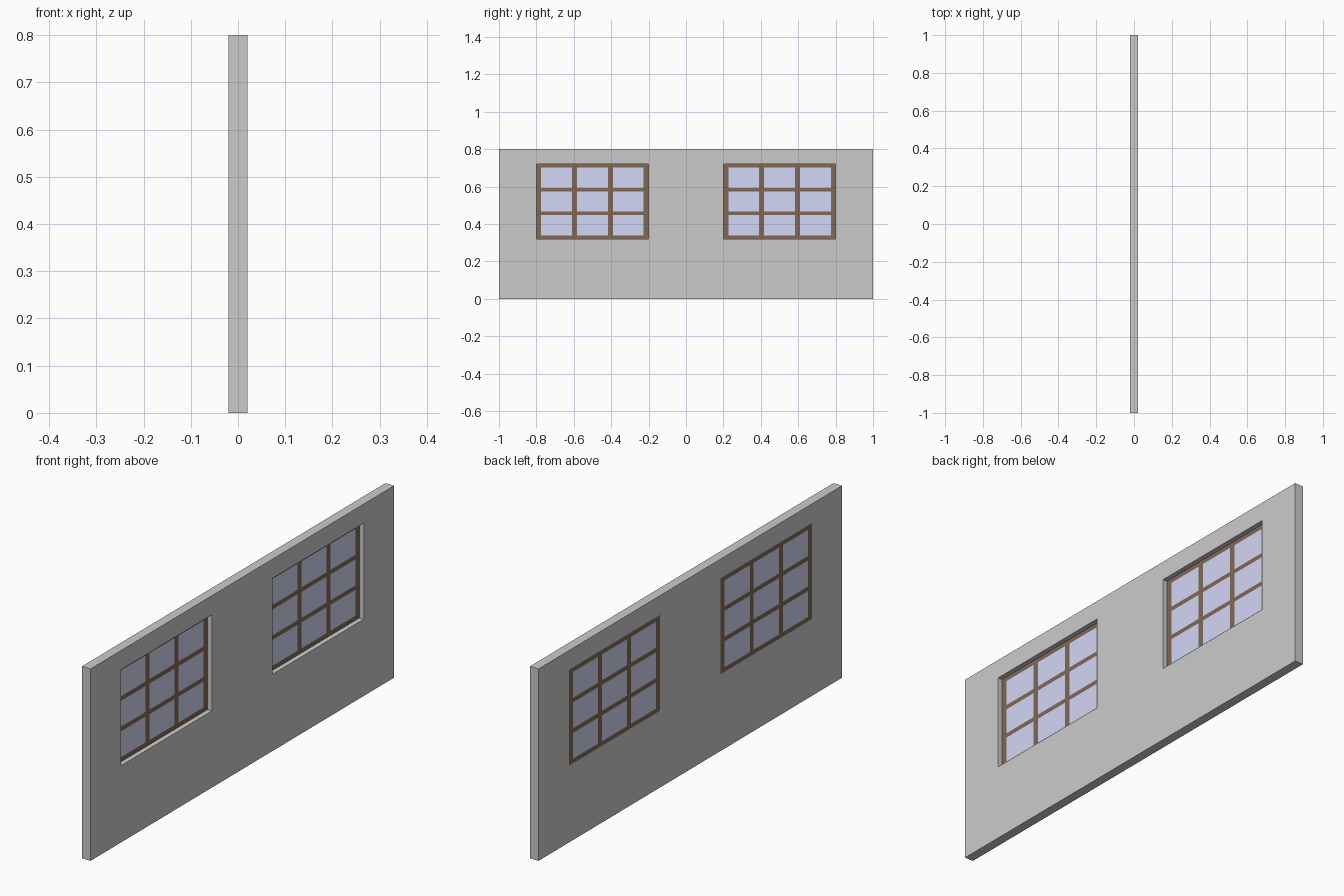
import bpy, bmesh

if "Cube" in bpy.data.objects:
    bpy.data.objects.remove(bpy.data.objects["Cube"])

def material(name, rgb):
    m = bpy.data.materials.new(name)
    m.diffuse_color = (*rgb, 1)
    m.use_nodes = True
    m.node_tree.nodes["Principled BSDF"].inputs["Base Color"].default_value = m.diffuse_color
    return m

def panel(name, ys, zs, keep, x0, x1, mat=None, rim=True):
    """Grid sheet of the kept cells at x1, thickened back to x0."""
    bm = bmesh.new()
    for i in range(len(ys) - 1):
        for j in range(len(zs) - 1):
            if keep(i, j):
                corners = [(ys[i], zs[j]), (ys[i + 1], zs[j]),
                           (ys[i + 1], zs[j + 1]), (ys[i], zs[j + 1])]
                bm.faces.new([bm.verts.new((x1, y, z)) for y, z in corners])
    bmesh.ops.remove_doubles(bm, verts=bm.verts, dist=1e-5)
    me = bpy.data.meshes.new(name)
    bm.to_mesh(me)
    bm.free()
    ob = bpy.data.objects.new(name, me)
    bpy.context.collection.objects.link(ob)
    mod = ob.modifiers.new("thickness", 'SOLIDIFY')
    mod.thickness, mod.offset, mod.use_rim = x1 - x0, -1, rim
    if mat:
        me.materials.append(mat)
    return ob

def bar_lines(start, size, bar):
    """Alternating bar and pane limits for three panes."""
    step = (size - bar) / 3
    return [v for k in range(4) for v in (start + k * step, start + k * step + bar)]

wood = material("dark_wood", (0.22, 0.14, 0.09))
glass = material("blue_glass", (0.65, 0.68, 0.91))

# Wall with two window openings
panel("wall", [-1, -0.8, -0.2, 0.2, 0.8, 1], [0, 0.32, 0.72, 0.8],
      lambda i, j: not (j == 1 and i in (1, 3)), -0.02, 0.02)

# Windows flush with the -x face, recessed on the +x face
zs = bar_lines(0.32, 0.4, 0.019)
for side, y in (("left", -0.8), ("right", 0.2)):
    ys = bar_lines(y, 0.6, 0.026)
    is_pane = lambda i, j: i % 2 == 1 and j % 2 == 1
    panel(side + "_window_frame", ys, zs, lambda i, j: not is_pane(i, j), -0.02, 0, wood, False)
    panel(side + "_window_panes", ys, zs, is_pane, -0.02, 0, glass, False)
